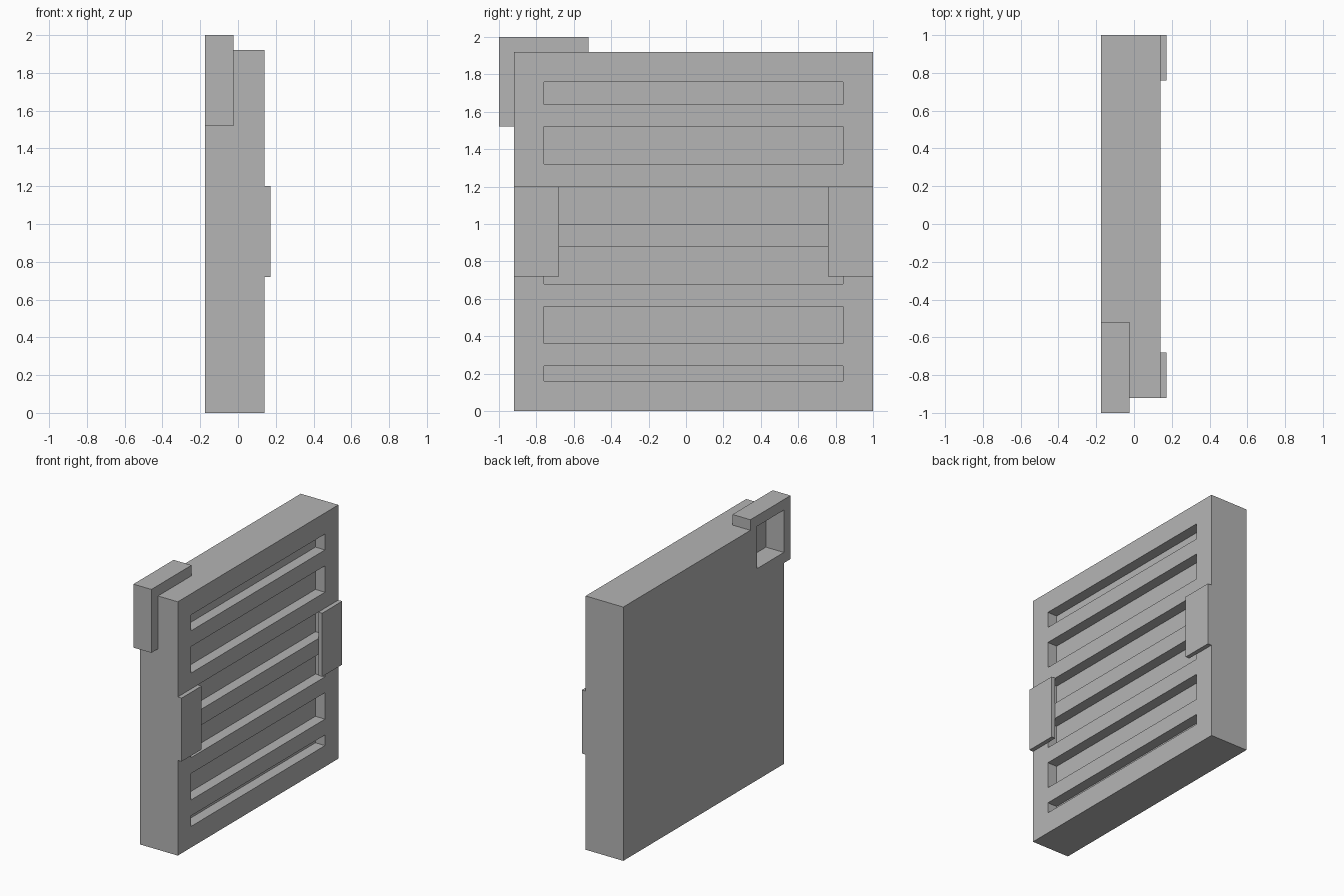
import bpy, bmesh

if "Cube" in bpy.data.objects:
    bpy.data.objects.remove(bpy.data.objects["Cube"])

gray = bpy.data.materials.new("light gray")
gray.diffuse_color = (0.46, 0.46, 0.46, 1)
gray.use_nodes = True
gray.node_tree.nodes["Principled BSDF"].inputs["Base Color"].default_value = gray.diffuse_color


def box(name, x, y, z):
    """Box spanning the given (min, max) ranges."""
    bm = bmesh.new()
    bmesh.ops.create_cube(bm, size=1)
    for v in bm.verts:
        v.co = [r[0] if c < 0 else r[1] for c, r in zip(v.co, (x, y, z))]
    me = bpy.data.meshes.new(name)
    bm.to_mesh(me)
    bm.free()
    me.materials.append(gray)
    ob = bpy.data.objects.new(name, me)
    bpy.context.collection.objects.link(ob)
    return ob


def cut(target, cutter):
    cutter.hide_render = True
    cutter.hide_set(True)
    mod = target.modifiers.new("cut", 'BOOLEAN')
    mod.operation = 'DIFFERENCE'
    mod.solver = 'EXACT'
    mod.object = cutter


BACK, STEP, FRONT = -0.175, -0.025, 0.14

# Panel with grooves across its front face
panel = box("panel", (BACK, FRONT), (-0.92, 1), (0, 1.92))
for z in ((0.16, 0.24), (0.36, 0.56), (0.68, 0.88),
          (1.0, 1.2), (1.32, 1.52), (1.64, 1.76)):
    cut(panel, box("groove_cutter", (FRONT - 0.08, FRONT + 0.1), (-0.76, 0.84), z))

# Pocket in the back corner, framed by the corner bracket
cut(panel, box("pocket_cutter", (BACK - 0.1, STEP), (-1.1, -0.6), (1.6, 2.1)))

# Corner bracket bars outside the panel
box("bracket_top", (BACK, STEP), (-1, -0.52), (1.92, 2))
box("bracket_side", (BACK, STEP), (-1, -0.92), (1.52, 1.92))

# Side clips
for y in ((-0.92, -0.68), (0.76, 1)):
    box("clip", (FRONT, 0.172), y, (0.72, 1.2))
